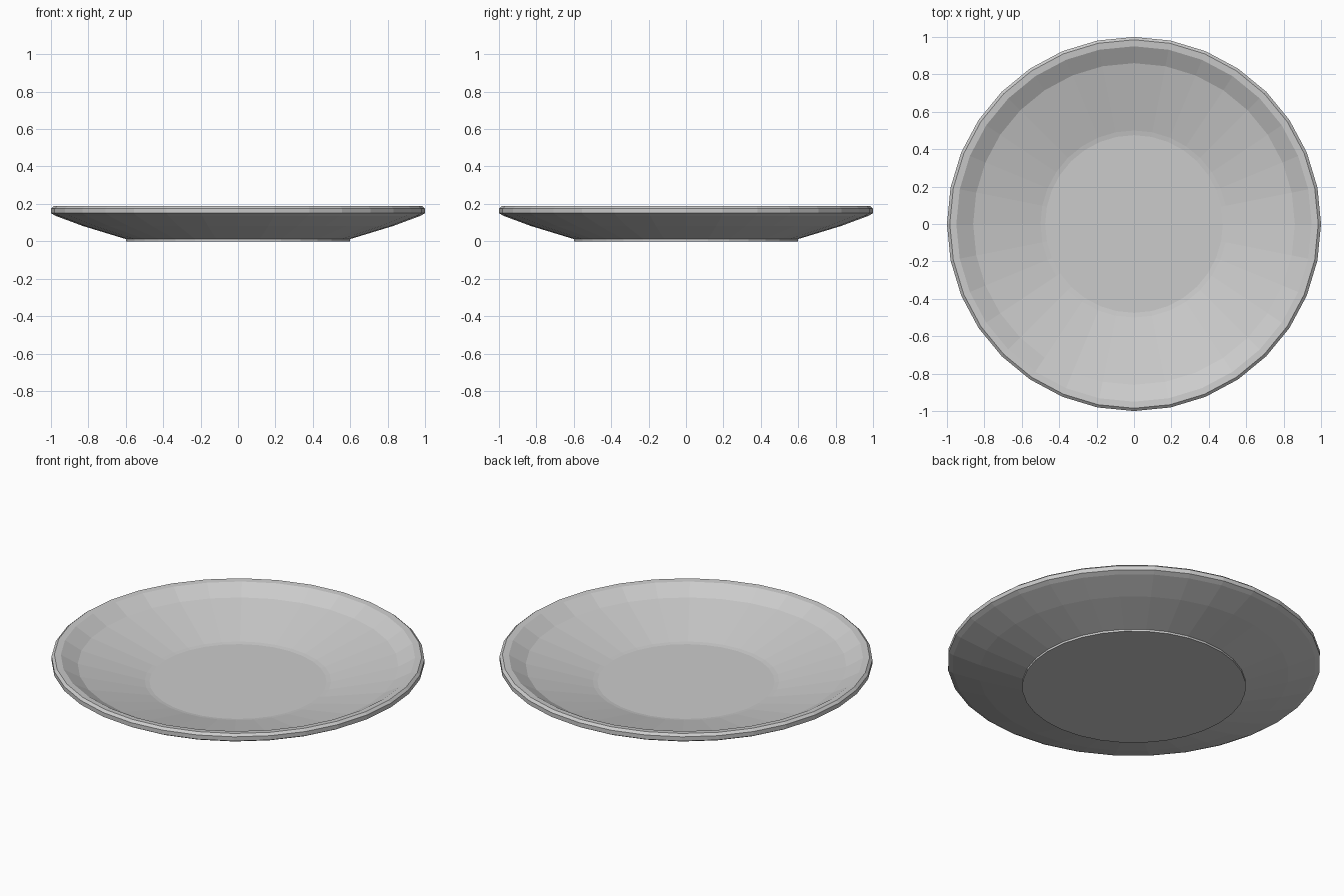
import bpy, bmesh, math

if "Cube" in bpy.data.objects:
    bpy.data.objects.remove(bpy.data.objects["Cube"])

SIDES = 32

# Plate cross-section (radius, height): foot, underside, rim, inner slope, floor
profile = [
    (0.60, 0.0), (0.60, 0.012), (0.83, 0.082), (0.975, 0.136),
    (1.0, 0.15), (1.0, 0.175), (0.985, 0.188), (0.95, 0.185),
    (0.86, 0.133), (0.50, 0.04), (0.475, 0.036),
]

# Revolve the section into flat-faced rings
bm = bmesh.new()
rings = []
for r, z in profile:
    rings.append([bm.verts.new((r * math.cos(2 * math.pi * i / SIDES),
                                r * math.sin(2 * math.pi * i / SIDES), z))
                  for i in range(SIDES)])
for a, b in zip(rings, rings[1:]):
    for i in range(SIDES):
        j = (i + 1) % SIDES
        bm.faces.new((a[i], a[j], b[j], b[i]))

# Close the underside and the eating surface
bm.faces.new(rings[0][::-1])
bm.faces.new(rings[-1])
bmesh.ops.recalc_face_normals(bm, faces=bm.faces)

mesh = bpy.data.meshes.new("plate")
bm.to_mesh(mesh)
bm.free()
plate = bpy.data.objects.new("plate", mesh)
bpy.context.collection.objects.link(plate)
